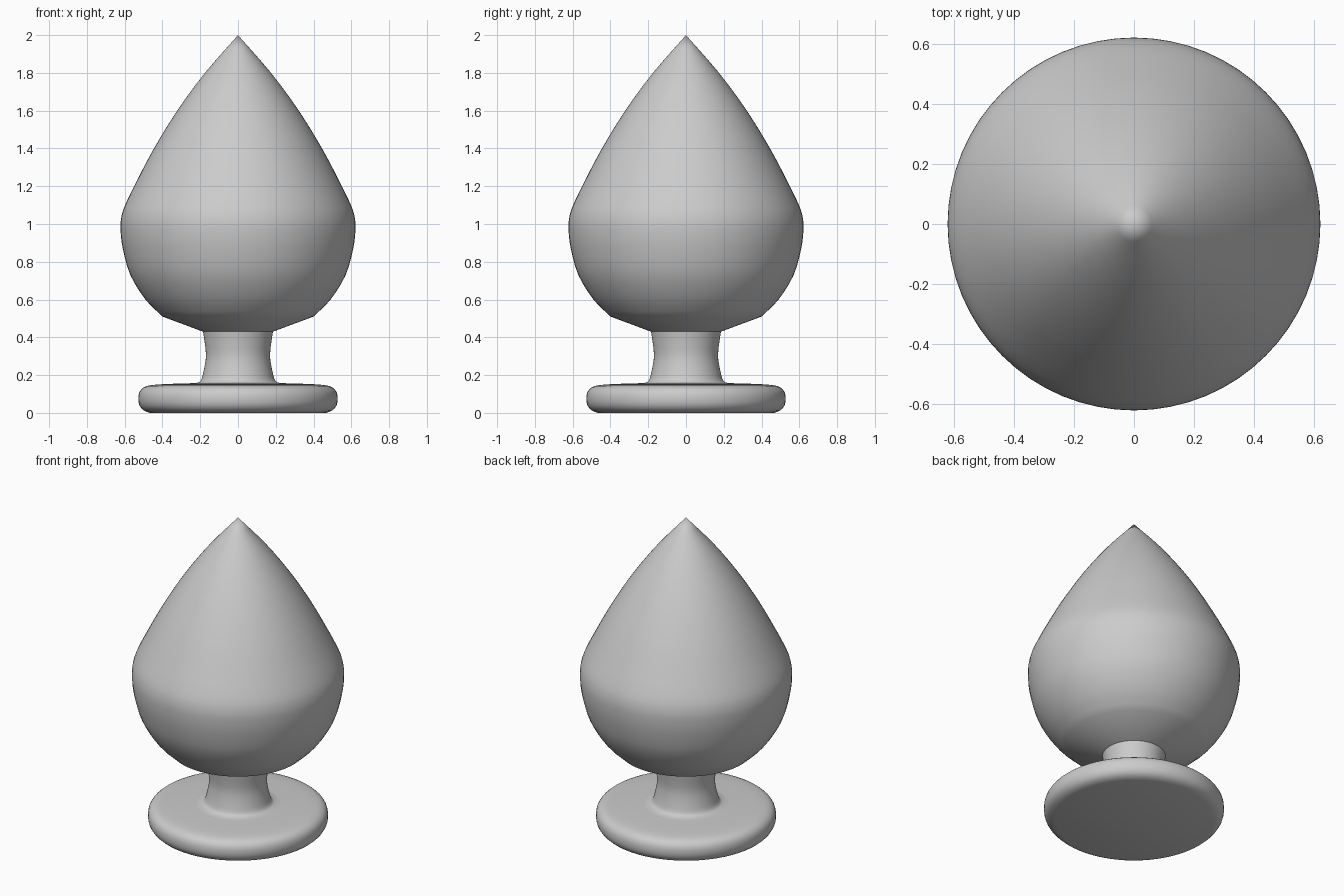
import bpy, bmesh, math
from mathutils import Vector

if "Cube" in bpy.data.objects:
    bpy.data.objects.remove(bpy.data.objects["Cube"])

SIDES = 64


def smooth_path(points, steps):
    """Catmull-Rom curve through (radius, height) points."""
    p = [Vector(q) for q in points]
    p = [2 * p[0] - p[1]] + p + [2 * p[-1] - p[-2]]
    out = []
    for a, b, c, d in zip(p, p[1:], p[2:], p[3:]):
        for i in range(steps):
            t = i / steps
            out.append(0.5 * (2 * b + (c - a) * t + (2 * a - 5 * b + 4 * c - d) * t * t
                              + (3 * b - a - 3 * c + d) * t ** 3))
    return out + [p[-2]]


# Disc foot with a rounded rim
foot = [(0.465, 0), (0.50, 0.013), (0.522, 0.04), (0.528, 0.075), (0.522, 0.11),
        (0.50, 0.135), (0.46, 0.147), (0.38, 0.153), (0.25, 0.157)]
# Waisted neck
neck = [(0.21, 0.16), (0.197, 0.172), (0.187, 0.20), (0.171, 0.28), (0.172, 0.34), (0.185, 0.43)]
# Round belly
belly = [(0.40, 0.51), (0.49, 0.60), (0.57, 0.73), (0.61, 0.87), (0.622, 0.97),
         (0.618, 1.035), (0.598, 1.10), (0.54, 1.22)]
# Pointed top
tip = [(0.445, 1.40), (0.322, 1.60), (0.175, 1.80), (0, 2)]

profile = [Vector((0, 0))] + smooth_path(foot, 2) + smooth_path(neck, 2) + smooth_path(belly + tip, 3)

# Revolve the profile
bm = bmesh.new()
verts = [bm.verts.new((p.x, 0, p.y)) for p in profile]
edges = [bm.edges.new(pair) for pair in zip(verts, verts[1:])]
bmesh.ops.spin(bm, geom=verts + edges, cent=(0, 0, 0), axis=(0, 0, 1),
               angle=math.tau, steps=SIDES, use_merge=False)
bmesh.ops.remove_doubles(bm, verts=bm.verts, dist=0.0005)
bmesh.ops.recalc_face_normals(bm, faces=bm.faces)
mesh = bpy.data.meshes.new("turned_finial")
bm.to_mesh(mesh)
bm.free()

finial = bpy.data.objects.new("turned_finial", mesh)
bpy.context.collection.objects.link(finial)
bpy.context.view_layer.objects.active = finial
finial.select_set(True)
bpy.ops.object.shade_smooth_by_angle(angle=math.radians(50))
